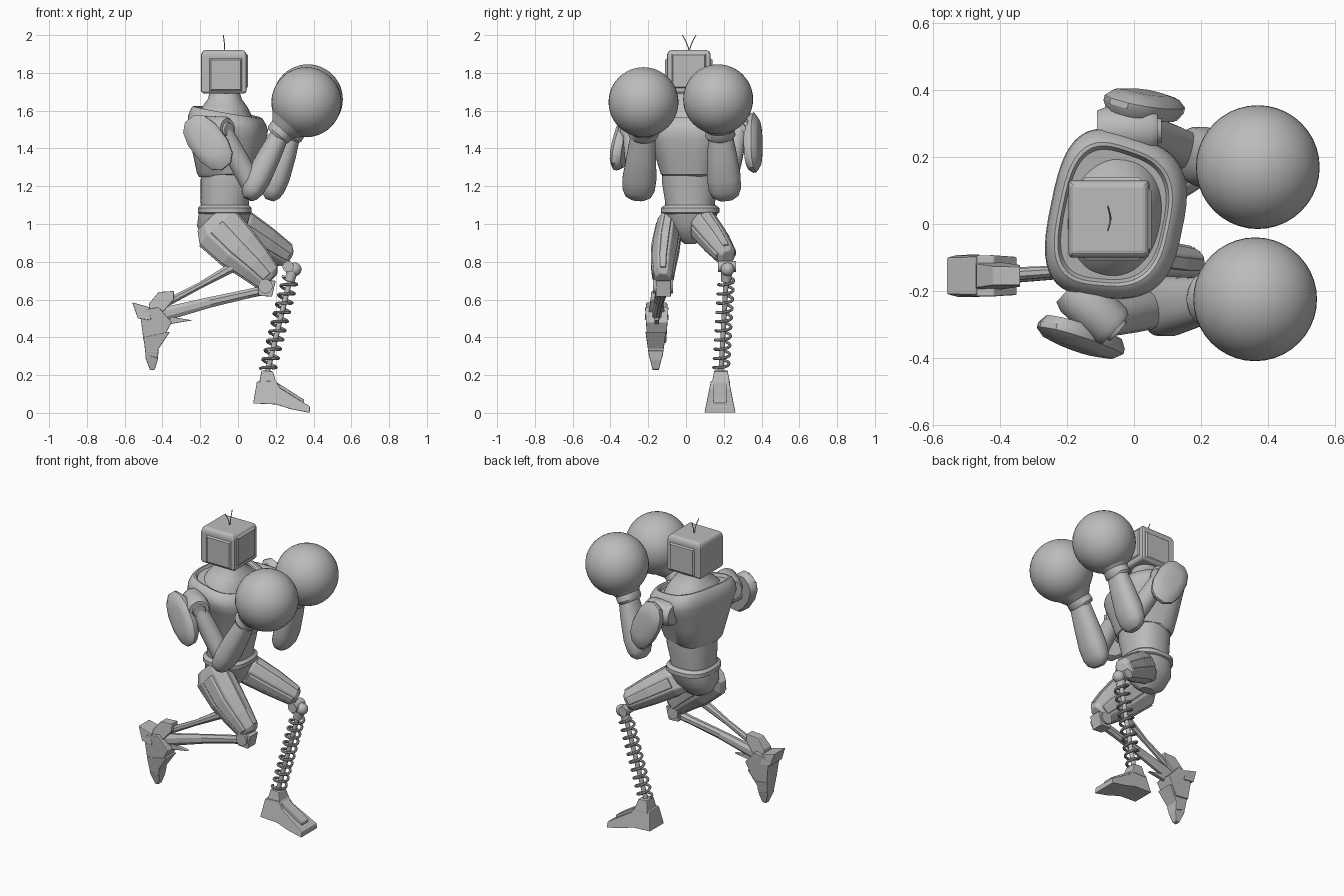
import bpy, bmesh, math
from math import cos, sin, pi
from mathutils import Vector as V

if "Cube" in bpy.data.objects:
    bpy.data.objects.remove(bpy.data.objects["Cube"])

grey = bpy.data.materials.new("plain_grey")
grey.use_nodes = True
grey.diffuse_color = (0.5, 0.5, 0.5, 1)
grey.node_tree.nodes["Principled BSDF"].inputs["Base Color"].default_value = (0.5, 0.5, 0.5, 1)


def finish(ob, smooth=True, bevel=0):
    ob.data.materials.append(grey)
    if bevel:
        mod = ob.modifiers.new("bevel", "BEVEL")
        mod.width, mod.segments = bevel, 2
    bpy.ops.object.select_all(action="DESELECT")
    ob.select_set(True)
    bpy.context.view_layer.objects.active = ob
    if smooth:
        bpy.ops.object.shade_smooth_by_angle(angle=math.radians(35))


def from_bmesh(name, bm, smooth=True, bevel=0):
    bmesh.ops.recalc_face_normals(bm, faces=bm.faces)
    me = bpy.data.meshes.new(name)
    bm.to_mesh(me)
    bm.free()
    ob = bpy.data.objects.new(name, me)
    bpy.context.collection.objects.link(ob)
    finish(ob, smooth, bevel)


def loft(name, rings, side=(0, 1, 0), n=24, p=2.0, smooth=True, axis=None, bevel=0,
         flare=0, tilt=0):
    """Skin over super-ellipse rings: (centre, half size along side, half size across)."""
    rings = [(V(c), a, b) for c, a, b in rings]
    d = V(axis) if axis else rings[-1][0] - rings[0][0]
    d.normalize()
    u = V(side) - d * d.dot(V(side))
    u.normalize()
    w = d.cross(u)
    bm = bmesh.new()
    loops = []
    for k, (c, a, b) in enumerate(rings):
        loop = []
        for i in range(n):
            t = 2 * pi * (i + 0.5) / n
            x, y = (math.copysign(abs(s) ** (2 / p), s) for s in (cos(t), sin(t)))
            lift = d * tilt * b * y * k / len(rings)
            loop.append(bm.verts.new(c + u * a * x * (1 + flare * y) + w * b * y + lift))
        loops.append(loop)
    for lo, hi in zip(loops, loops[1:]):
        for i in range(n):
            j = (i + 1) % n
            bm.faces.new((lo[i], lo[j], hi[j], hi[i]))
    bm.faces.new(loops[0])
    bm.faces.new(loops[-1])
    from_bmesh(name, bm, smooth, bevel)


def box(name, rings, side, bevel=0):
    loft(name, rings, side, 4, 60, False, bevel=bevel)


def rod(name, a, b, r0, r1=None):
    r1 = r1 or r0
    side = (0, 1, 0) if abs(b[1] - a[1]) < abs(b[0] - a[0]) + abs(b[2] - a[2]) else (0, 0, 1)
    loft(name, [(a, r0, r0), (b, r1, r1)], side, 16)


def ball(name, c, r):
    bm = bmesh.new()
    bmesh.ops.create_uvsphere(bm, u_segments=40, v_segments=24, radius=r)
    bmesh.ops.translate(bm, verts=bm.verts, vec=V(c))
    from_bmesh(name, bm)


def prism(name, outline, y, half, top_half=None):
    """Side profile in x and z, extruded across y, optionally narrower at the top."""
    zs = [q[1] for q in outline]
    bm = bmesh.new()
    rows = []
    for s in (-1, 1):
        row = []
        for x, z in outline:
            k = (z - min(zs)) / (max(zs) - min(zs))
            row.append(bm.verts.new((x, y + s * (half + ((top_half or half) - half) * k), z)))
        rows.append(row)
        bm.faces.new(row)
    for i in range(len(outline)):
        j = (i + 1) % len(outline)
        bm.faces.new((rows[0][i], rows[0][j], rows[1][j], rows[1][i]))
    from_bmesh(name, bm, False, 0.004)


def wire(name, pts, r):
    cu = bpy.data.curves.new(name, "CURVE")
    cu.dimensions, cu.bevel_depth, cu.bevel_resolution = "3D", r, 2
    cu.use_fill_caps = True
    sp = cu.splines.new("POLY")
    sp.points.add(len(pts) - 1)
    for q, c in zip(sp.points, pts):
        q.co = (*c, 1)
    ob = bpy.data.objects.new(name, cu)
    bpy.context.collection.objects.link(ob)
    bpy.ops.object.select_all(action="DESELECT")
    ob.select_set(True)
    bpy.context.view_layer.objects.active = ob
    bpy.ops.object.convert(target="MESH")
    finish(bpy.context.object)


# Head: rounded box with raised plates on the sides and face, and two antennae
hx, hy = -0.075, 0.015
box("head", [((hx, hy, z), a, a - .005) for z, a in ((1.69, .115), (1.705, .122), (1.9, .122), (1.92, .11))],
    (1, 0, 0), .01)
for s in (-1, 1):
    box("head_side_plate", [((hx + .01, hy + s * y, 1.79), a, a)
                            for y, a in ((.10, .1), (.125, .08))], (1, 0, 0))
box("face_screen", [((hx + x, hy, 1.81), a, a) for x, a in ((.11, .1), (.127, .085))], (0, 1, 0))
for s in (-1, 1):
    wire("antenna", [(-.07 - .008 * t * t, .017 + s * .036 * t ** 1.5, 1.91 + .09 * t)
                     for t in (0, .25, .5, .75, 1)], .0025)

# Torso, turned slightly about the vertical axis, broad at the back, neckline dipping at the front
LAT = (.2, .98, 0)


def stack(name, rows, p, side=LAT, **shape):
    loft(name, [((x, .022, z), a, b) for x, z, a, b in rows], side, 48, p, axis=(0, 0, 1), **shape)


stack("neck", [(-.07, 1.54, .19, .15), (-.07, 1.585, .17, .135), (-.07, 1.625, .13, .115),
               (-.07, 1.66, .09, .09), (-.07, 1.70, .078, .078)], 2.2)
stack("chest", [(-.065, 1.25, .135, .135), (-.06, 1.265, .155, .15), (-.055, 1.38, .19, .178),
                (-.05, 1.46, .223, .194), (-.052, 1.515, .248, .2), (-.055, 1.55, .246, .194),
                (-.058, 1.585, .225, .178), (-.06, 1.595, .21, .166), (-.06, 1.593, .2, .156),
                (-.06, 1.575, .19, .148)], 3, flare=.09, tilt=.26)
stack("abdomen", [(-.07, 1.06, .13, .125), (-.07, 1.12, .133, .128), (-.06, 1.22, .15, .138),
                  (-.055, 1.3, .15, .14)], 2.3, (0, 1, 0))
stack("belt", [(-.07, 1.05, .135, .125), (-.07, 1.06, .155, .143), (-.07, 1.085, .155, .143),
               (-.07, 1.1, .135, .128)], 2.6, (0, 1, 0))
stack("pelvis", [(-.085, .895, .03, .05), (-.09, .93, .075, .1), (-.085, .99, .125, .132),
                 (-.07, 1.06, .147, .138)], 2.3, (0, 1, 0))

# Arms: joint, upper arm, forearm, wrist cuff, round glove and shoulder pad
arms = {
    "right": dict(inner=(-.17, -.21, 1.5), cap=(-.055, -.315, 1.5), elbow=(.08, -.25, 1.19),
                  wrist=(.235, -.225, 1.5), glove=(.362, -.225, 1.645),
                  pad=(-.158, -.338, 1.43), out=(-.25, -.95, .1), long=(-.62, .1, .78)),
    "left": dict(inner=(-.08, .28, 1.5), cap=(.07, .28, 1.5), elbow=(.188, .205, 1.19),
                 wrist=(.29, .18, 1.5), glove=(.37, .17, 1.66),
                 pad=(.03, .355, 1.43), out=(.22, .95, .1), long=(-.45, 0, .85)),
}
for name, parts in arms.items():
    a = {k: V(v) for k, v in parts.items()}
    d = (a["cap"] - a["inner"]).normalized()
    loft(name + "_shoulder", [(a["inner"] - d * .03, .06, .06), (a["inner"], .072, .072),
                              (a["cap"] - d * .02, .07, .07), (a["cap"], .058, .058),
                              (a["cap"], .04, .04), (a["cap"] + d * .012, .036, .036)], (0, 0, 1))
    mid = a["cap"].lerp(a["elbow"], .5) - d * .02
    loft(name + "_upper_arm", [(a["cap"] - d * .04, .05, .05), (mid, .056, .058),
                               (a["elbow"], .058, .055)], n=16)
    f = (a["wrist"] - a["elbow"]).normalized()
    e = a["elbow"] - f * .01
    loft(name + "_forearm", [(e - f * .055, .04, .025), (e - f * .035, .07, .045), (e, .085, .06),
                             (e + f * .07, .09, .068), (e + f * .2, .078, .062),
                             (a["wrist"] - f * .03, .065, .05)], n=28, p=2.3)
    g = (a["glove"] - a["wrist"]).normalized()
    loft(name + "_glove_cuff", [(a["wrist"] - g * .05, .07, .06), (a["wrist"] - g * .035, .08, .07),
                                (a["wrist"], .075, .072), (a["wrist"] + g * .06, .12, .12)])
    ball(name + "_glove", a["glove"], .185)
    o = a["out"].normalized()
    loft(name + "_shoulder_pad", [(a["pad"] + o * t, .168 * k, .096 * k) for t, k in
                                  ((-.03, .88), (-.005, 1), (.012, 1), (.032, .82), (.04, .5))],
         a["long"], 12, 2.4, axis=o)
    rod(name + "_pad_mount", a["pad"] - o * .1, a["pad"], .04)

# Thighs: faceted armour with raised plates
thighs = {
    "right": [((-.145, -.075, 1.03), .05, .1), ((-.11, -.09, .98), .064, .135),
              ((.0, -.11, .868), .07, .122), ((.09, -.12, .785), .062, .098),
              ((.155, -.122, .718), .052, .078), ((.17, -.122, .70), .04, .055)],
    "left": [((-.04, .06, 1.0), .06, .085), ((.02, .1, .98), .078, .095),
             ((.14, .16, .905), .07, .083), ((.25, .212, .835), .052, .065),
             ((.268, .218, .82), .035, .045)],
}
for name, rings in thighs.items():
    loft(name + "_thigh", rings, n=8, p=2.6, smooth=False, bevel=.006)
    loft(name + "_thigh_side_plate", [(c, a + .007, b * .45) for c, a, b in rings[1:-1]],
         n=8, p=4, smooth=False, bevel=.004)
    loft(name + "_thigh_front_plate", [(c, a * .45, b + .006) for c, a, b in rings[1:-1]],
         n=8, p=4, smooth=False, bevel=.004)

# Right lower leg: knee joint, twin struts and raised, pointed foot
rod("right_knee_pin", (.145, -.175, .67), (.145, -.07, .67), .038)
prism("right_knee_block", [(.1, .7), (.11, .62), (.18, .615), (.2, .7)], -.12, .04)
loft("right_shin", [((.16, -.12, .655), .03, .028), ((.05, -.125, .63), .024, .026),
                    ((-.15, -.14, .585), .02, .03), ((-.4, -.155, .52), .026, .04)],
     n=8, smooth=False)
loft("right_calf_strut", [((.06, -.12, .81), .025, .025), ((-.03, -.125, .77), .028, .028),
                          ((-.2, -.14, .675), .016, .018), ((-.42, -.155, .56), .02, .022)],
     n=8, smooth=False)
prism("right_calf_fin", [(-.24, .49), (-.36, .47), (-.36, .51)], -.155, .012)
prism("right_heel", [(-.47, .58), (-.42, .64), (-.34, .645), (-.34, .6), (-.41, .52),
                     (-.48, .5)], -.155, .045, .028)
prism("right_heel_spur", [(-.56, .585), (-.47, .56), (-.46, .49), (-.53, .5)], -.155, .064, .055)
prism("right_foot", [(-.52, .54), (-.42, .56), (-.35, .48), (-.41, .37), (-.5, .38)],
      -.155, .05, .062)
prism("right_foot_mid", [(-.5, .4), (-.36, .43), (-.42, .34), (-.43, .29), (-.49, .31)],
      -.16, .035, .055)
prism("right_toe", [(-.49, .33), (-.42, .33), (-.425, .28), (-.44, .23), (-.465, .225),
                    (-.49, .29)], -.16, .016, .042)

# Left lower leg: knee ball, spring with core and planted foot
top, low = V((.285, .215, .745)), V((.155, .185, .215))
ball("left_knee_ball", (.3, .22, .76), .036)
rod("left_knee_pin", (.265, .17, .775), (.265, .265, .775), .03)
rod("left_spring_cap", top - V((.012, .003, .05)), top, .026, .03)
rod("left_spring_core", low, top, .014)
axis = (top - low).normalized()
u = axis.cross(V((0, 1, 0))).normalized()
w = axis.cross(u)
turns, steps = 10, 20
coil = []
for i in range(turns * steps + 1):
    t = 2 * pi * i / steps
    coil.append(low.lerp(top, .02 + .92 * i / (turns * steps)) + (u * cos(t) + w * sin(t)) * .04)
wire("left_spring", coil, .008)
prism("left_ankle", [(.11, .15), (.125, .225), (.185, .22), (.205, .15)], .185, .05, .035)
prism("left_foot", [(.08, .05), (.1, .165), (.2, .17), (.225, .13), (.38, .035), (.38, 0),
                    (.28, .02), (.2, .045)], .18, .082, .048)
prism("left_foot_ridge", [(.19, .1), (.2, .165), (.24, .14), (.35, .07), (.35, .04)], .18, .035)
